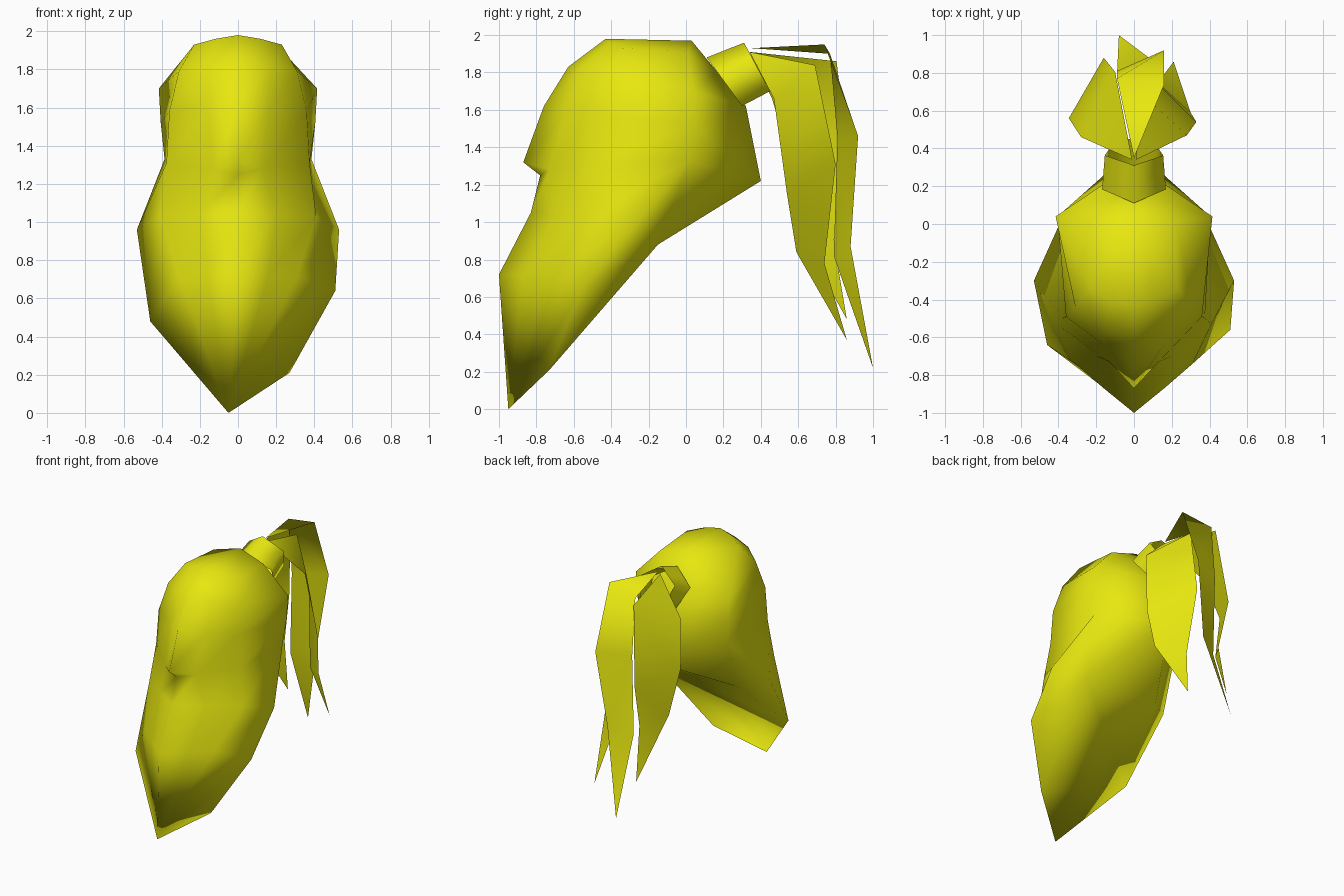
import bpy, bmesh, math
from mathutils import Vector, Matrix

if "Cube" in bpy.data.objects:
    bpy.data.objects.remove(bpy.data.objects["Cube"])

yellow = bpy.data.materials.new("yellow")
yellow.diffuse_color = (0.8, 0.8, 0.005, 1)
yellow.use_nodes = True
yellow.node_tree.nodes["Principled BSDF"].inputs["Base Color"].default_value = yellow.diffuse_color


def finish(name, bm):
    """Turn a bmesh into a smooth yellow object."""
    mesh = bpy.data.meshes.new(name)
    bm.to_mesh(mesh)
    bm.free()
    mesh.materials.append(yellow)
    for p in mesh.polygons:
        p.use_smooth = True
    obj = bpy.data.objects.new(name, mesh)
    bpy.context.collection.objects.link(obj)
    return obj


def mirror(p):
    return (-p[0], p[1], p[2])


# Hood: rings from crown to chin (front, front quarter, front side, back side)
rings = [
    [(0, -0.43, 1.98), (0.12, -0.41, 1.96), (0.23, -0.34, 1.93), (0.22, 0.01, 1.91)],
    [(0, -0.63, 1.83), (0.16, -0.56, 1.82), (0.31, -0.44, 1.79), (0.415, 0.04, 1.70)],
    [(0, -0.76, 1.62), (0.16, -0.64, 1.59), (0.36, -0.49, 1.58), (0.405, 0.04, 1.52)],
    [(0, -0.87, 1.32), (0.13, -0.73, 1.28), (0.375, -0.50, 1.31), (0.385, 0.02, 1.33)],
    [(0, -0.78, 1.25), (0.13, -0.73, 1.28), (0.375, -0.50, 1.31), (0.385, 0.02, 1.33)],
    [(0, -0.83, 1.05), (0.20, -0.70, 1.04), (0.41, -0.53, 1.03), (0.53, -0.30, 0.96)],
    [(0, -1.00, 0.72), (0.16, -0.87, 0.72), (0.31, -0.74, 0.72), (0.51, -0.56, 0.64)],
]
backs = [(0, 0.03, 1.97), (0, 0.17, 1.80), (0, 0.32, 1.62), (0, 0.40, 1.22), (0, 0.40, 1.22)]
bm = bmesh.new()
loops = []
for i, ring in enumerate(rings):
    left = [mirror(p) for p in ring[1:]]
    if i == 6:
        left[-1] = (-0.46, -0.64, 0.48)      # uneven lower left corner
    loops.append([bm.verts.new(p) for p in ring[::-1] + left])
back = [bm.verts.new(p) for p in backs]

# front and side walls, then the back wall
for a, b in zip(loops, loops[1:]):
    for j in range(6):
        bm.faces.new((a[j], a[j + 1], b[j + 1], b[j]))
for i in range(4):
    for side in (0, 6):
        bm.faces.new((loops[i][side], loops[i + 1][side], back[i + 1], back[i]))

# crown, split along the middle
bm.faces.new(loops[0][:4] + [back[0]])
bm.faces.new(loops[0][3:] + [back[0]])

# chin point and underside
tip, low_r, neck_r, neck_l = [bm.verts.new(p) for p in (
    (-0.05, -0.95, 0.0), (0.27, -0.73, 0.21), (0.33, -0.15, 0.88), (-0.33, -0.15, 0.91))]
chin, jaw = loops[6], loops[5]
bm.faces.new((chin[0], chin[1], tip, low_r))
for j in range(1, 6):
    bm.faces.new((chin[j], chin[j + 1], tip))
bm.faces.new((loops[4][0], jaw[0], neck_r, back[4]))
bm.faces.new((loops[4][6], jaw[6], neck_l, back[4]))
for tri in ((back[4], neck_r, neck_l), (jaw[0], chin[0], neck_r), (chin[0], low_r, neck_r),
            (jaw[6], chin[6], neck_l), (chin[6], neck_r, neck_l),
            (chin[6], neck_r, low_r), (chin[6], low_r, tip)):
    bm.faces.new(tri)
bmesh.ops.remove_doubles(bm, verts=bm.verts[:], dist=0.001)
bmesh.ops.recalc_face_normals(bm, faces=bm.faces[:])
finish("hood", bm)

# Hair band: open five-sided tube leaning back, its two ends tilted differently
bm = bmesh.new()
tube = []
for centre, up, radius in ((Vector((0, 0.215, 1.737)), Vector((0, -0.59, 0.81)), 0.177),
                           (Vector((0, 0.387, 1.816)), Vector((0, -0.47, 0.88)), 0.163)):
    axis = up.cross(Vector((1, 0, 0)))
    tube.append([bm.verts.new(centre + Matrix.Rotation(math.tau * i / 5, 3, axis) @ up * radius)
                 for i in range(5)])
for i in range(5):
    k = (i + 1) % 5
    bm.faces.new((tube[0][i], tube[0][k], tube[1][k], tube[1][i]))
bmesh.ops.recalc_face_normals(bm, faces=bm.faces[:])
finish("hair_band", bm)


# Ponytail: pointed strips hanging from the band
def strand(name, base, edge_a, edge_b, end_point):
    bm = bmesh.new()
    a = [bm.verts.new(p) for p in edge_a]
    b = [bm.verts.new(p) for p in edge_b]
    root, end_vert = bm.verts.new(base), bm.verts.new(end_point)
    bm.faces.new((root, a[0], b[0]))
    for i in range(len(a) - 1):
        bm.faces.new((a[i], a[i + 1], b[i + 1], b[i]))
    bm.faces.new((a[-1], end_vert, b[-1]))
    bmesh.ops.recalc_face_normals(bm, faces=bm.faces[:])
    bm.normal_update()
    if sum(f.normal.y * f.calc_area() for f in bm.faces) < 0:
        bmesh.ops.reverse_faces(bm, faces=bm.faces[:])
    finish(name, bm)


strand("ponytail_middle", (0, 0.35, 1.93),
       [(-0.09, 0.77, 1.90), (-0.09, 0.81, 1.45), (-0.09, 0.79, 0.82)],
       [(0.16, 0.74, 1.95), (0.16, 0.92, 1.46), (0.08, 0.88, 0.87)],
       (-0.08, 1.0, 0.22))
strand("ponytail_right", (0.01, 0.34, 1.91),
       [(0.04, 0.69, 1.84), (0.07, 0.80, 1.31), (0.12, 0.74, 0.78)],
       [(0.28, 0.47, 1.66), (0.33, 0.54, 1.15), (0.30, 0.59, 0.84)],
       (0.21, 0.86, 0.37))
strand("ponytail_left", (-0.01, 0.34, 1.91),
       [(-0.10, 0.805, 1.86), (-0.16, 0.88, 1.25), (-0.14, 0.79, 0.90)],
       [(-0.28, 0.46, 1.66), (-0.345, 0.56, 1.32), (-0.27, 0.60, 0.95)],
       (-0.16, 0.86, 0.48))
